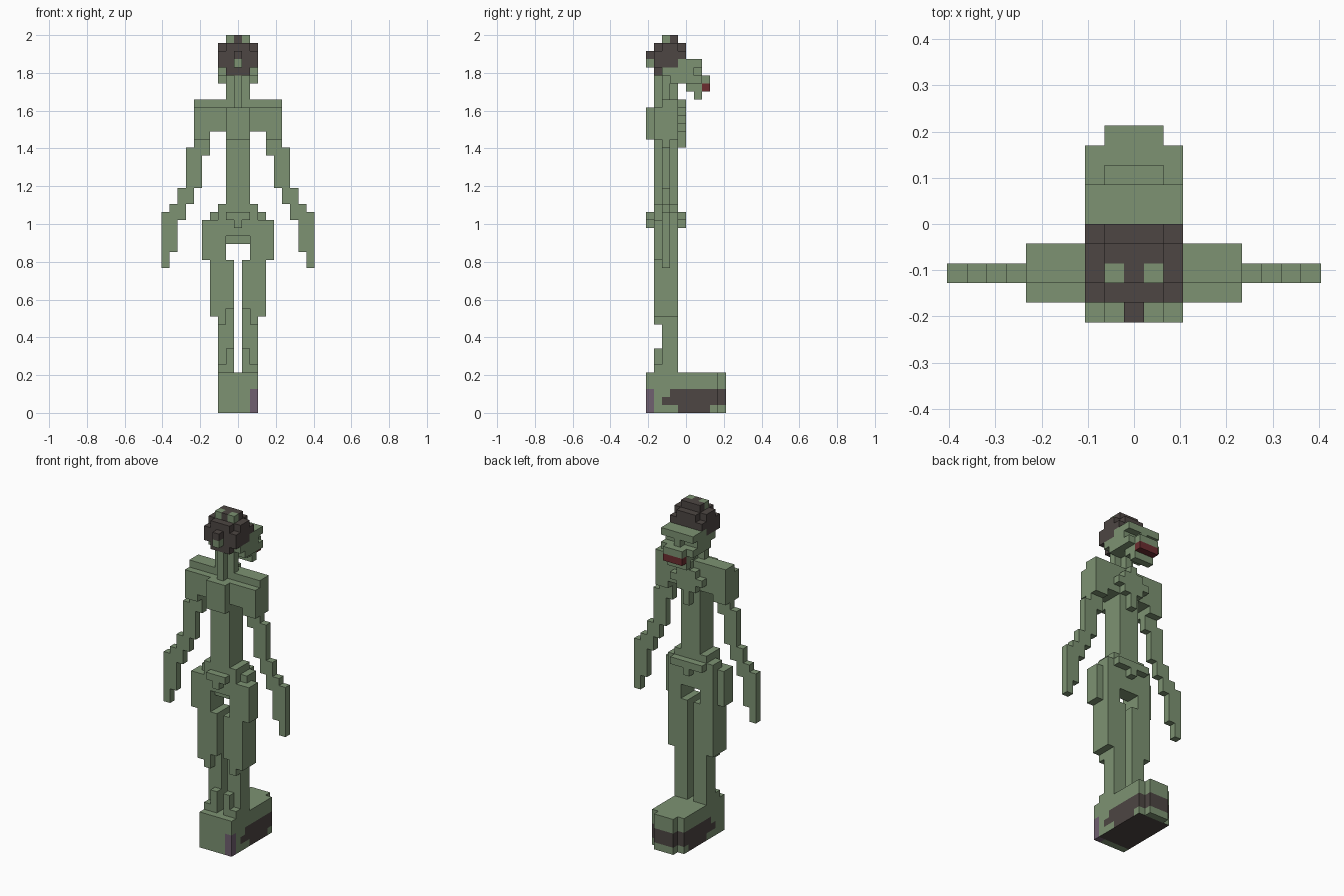
import bpy, bmesh
from mathutils import Vector

if "Cube" in bpy.data.objects:
    bpy.data.objects.remove(bpy.data.objects["Cube"])

V = 2 / 47            # size of one block; the figure is 47 blocks tall
OFF = Vector((-0.5, -5, 0))


def material(name, rgb):
    m = bpy.data.materials.new(name)
    m.diffuse_color = (*rgb, 1)
    m.use_nodes = True
    m.node_tree.nodes["Principled BSDF"].inputs["Base Color"].default_value = m.diffuse_color
    return m


MATS = [material("moss green", (0.205, 0.29, 0.17)),
        material("dark brown", (0.075, 0.061, 0.056)),
        material("dull red", (0.15, 0.027, 0.03)),
        material("dusty purple", (0.16, 0.115, 0.16))]
GREEN, DARK, RED, PURPLE = range(4)


def fill(blocks, cols, deps, rows, mat=GREEN):
    """Fill inclusive column range (mirrored in x), depth range and row range."""
    for c in range(cols[0], cols[1] + 1):
        for d in range(deps[0], deps[1] + 1):
            for r in range(rows[0], rows[1] + 1):
                blocks[(c, d, r)] = mat
                blocks[(-c, d, r)] = mat


DIRS = [Vector(v) for v in ((1, 0, 0), (-1, 0, 0), (0, 1, 0), (0, -1, 0), (0, 0, 1), (0, 0, -1))]
PARTS = {}


def skin(name, blocks, everything, rule=None):
    """Make a mesh of the outward block faces only."""
    bm = bmesh.new()
    for p, mat in blocks.items():
        for n in DIRS:
            if tuple(int(a + b) for a, b in zip(p, n)) in everything:
                continue
            u = Vector((n.y, n.z, n.x))
            w = n.cross(u)
            mid = Vector(p) + Vector((0.5,) * 3) + n / 2
            vs = [bm.verts.new((mid + a * u / 2 + b * w / 2 + OFF) * V)
                  for a, b in ((-1, -1), (1, -1), (1, 1), (-1, 1))]
            bm.faces.new(vs).material_index = rule(p, n, mat) if rule else mat
    bmesh.ops.remove_doubles(bm, verts=bm.verts, dist=1e-4)
    me = bpy.data.meshes.new(name)
    bm.to_mesh(me)
    bm.free()
    for m in MATS:
        me.materials.append(m)
    bpy.context.collection.objects.link(bpy.data.objects.new(name, me))


def part(name):
    return PARTS.setdefault(name, {})


# Base block with narrower toe
b = part("foot_block")
fill(b, (0, 2), (0, 8), (0, 4))
fill(b, (0, 1), (9, 9), (0, 4))
b[(2, 0, 0)] = b[(2, 0, 1)] = b[(2, 0, 2)] = PURPLE

# Legs
b = part("legs")
fill(b, (1, 2), (2, 3), (5, 18))
fill(b, (1, 1), (1, 1), (5, 7))
fill(b, (2, 2), (1, 1), (5, 5))
fill(b, (1, 1), (1, 1), (13, 18))
fill(b, (2, 2), (1, 1), (11, 18))
fill(b, (3, 3), (1, 3), (12, 18))

# Hips
b = part("hips")
fill(b, (2, 3), (1, 3), (19, 23))
fill(b, (4, 4), (1, 2), (19, 23))
fill(b, (3, 3), (2, 3), (24, 24))
fill(b, (2, 2), (1, 3), (24, 25))
fill(b, (0, 1), (2, 3), (21, 25))
fill(b, (0, 1), (1, 1), (22, 25))
for d in (0, 4):
    fill(b, (0, 1), (d, d), (24, 24))
    fill(b, (0, 0), (d, d), (23, 23))
fill(b, (2, 2), (4, 4), (24, 24))

# Torso and shoulders
b = part("torso")
fill(b, (0, 1), (1, 3), (26, 37))
fill(b, (0, 1), (0, 0), (34, 37))
fill(b, (0, 5), (1, 3), (35, 37))
fill(b, (0, 5), (2, 3), (38, 38))
fill(b, (0, 0), (4, 4), (33, 38))
fill(b, (1, 1), (4, 4), (35, 37))
fill(b, (2, 2), (4, 4), (36, 36))

# Arms stepping outward to the hands
b = part("arms")
fill(b, (4, 4), (2, 2), (32, 34))
fill(b, (4, 5), (1, 3), (34, 34))
for col, lo, hi in ((5, 28, 33), (6, 26, 32), (7, 24, 27), (8, 20, 25), (9, 18, 24)):
    fill(b, (col, col), (2, 2), (lo, hi))

# Neck with a cross-shaped section
b = part("neck")
fill(b, (0, 0), (1, 3), (38, 41))
fill(b, (0, 1), (2, 2), (39, 41))
fill(b, (0, 1), (3, 3), (41, 41))

# Skull with dark hair
b = part("head")
fill(b, (0, 2), (2, 4), (42, 43))
fill(b, (0, 2), (3, 4), (41, 41))
fill(b, (0, 2), (2, 3), (43, 45), DARK)
fill(b, (0, 2), (4, 4), (44, 44), DARK)
fill(b, (0, 1), (4, 4), (45, 45), DARK)
fill(b, (0, 1), (1, 1), (42, 45), DARK)
fill(b, (2, 2), (1, 1), (43, 44), DARK)
fill(b, (0, 1), (2, 3), (46, 46), DARK)
fill(b, (1, 1), (2, 2), (46, 46))
fill(b, (0, 0), (0, 0), (43, 43))
fill(b, (0, 0), (0, 0), (44, 44), DARK)

# Face: brow, recessed eyes, muzzle, chin
b = part("face")
fill(b, (0, 2), (5, 6), (43, 43))
fill(b, (0, 2), (5, 5), (41, 42))
fill(b, (0, 0), (6, 6), (42, 42))
fill(b, (2, 2), (6, 6), (41, 41))
fill(b, (0, 1), (5, 6), (40, 41))
fill(b, (0, 1), (7, 7), (41, 41))
fill(b, (0, 1), (6, 6), (39, 39))
fill(b, (0, 1), (7, 7), (40, 40), RED)


def foot_rule(p, n, mat):
    """Dark sole and dark band around the toe end."""
    c, d, r = p
    if mat != GREEN:
        return mat
    if n.z < 0:
        return DARK if 1 <= d <= 8 else GREEN
    if n.z == 0 and n.y >= 0:
        if (r in (1, 2) and d >= 3) or (r == 0 and 4 <= d <= 7):
            return DARK
        if r == 1 and d == 2:
            return DARK
    return GREEN


everything = set().union(*PARTS.values())
for name, blocks in PARTS.items():
    skin(name, blocks, everything, foot_rule if name == "foot_block" else None)
